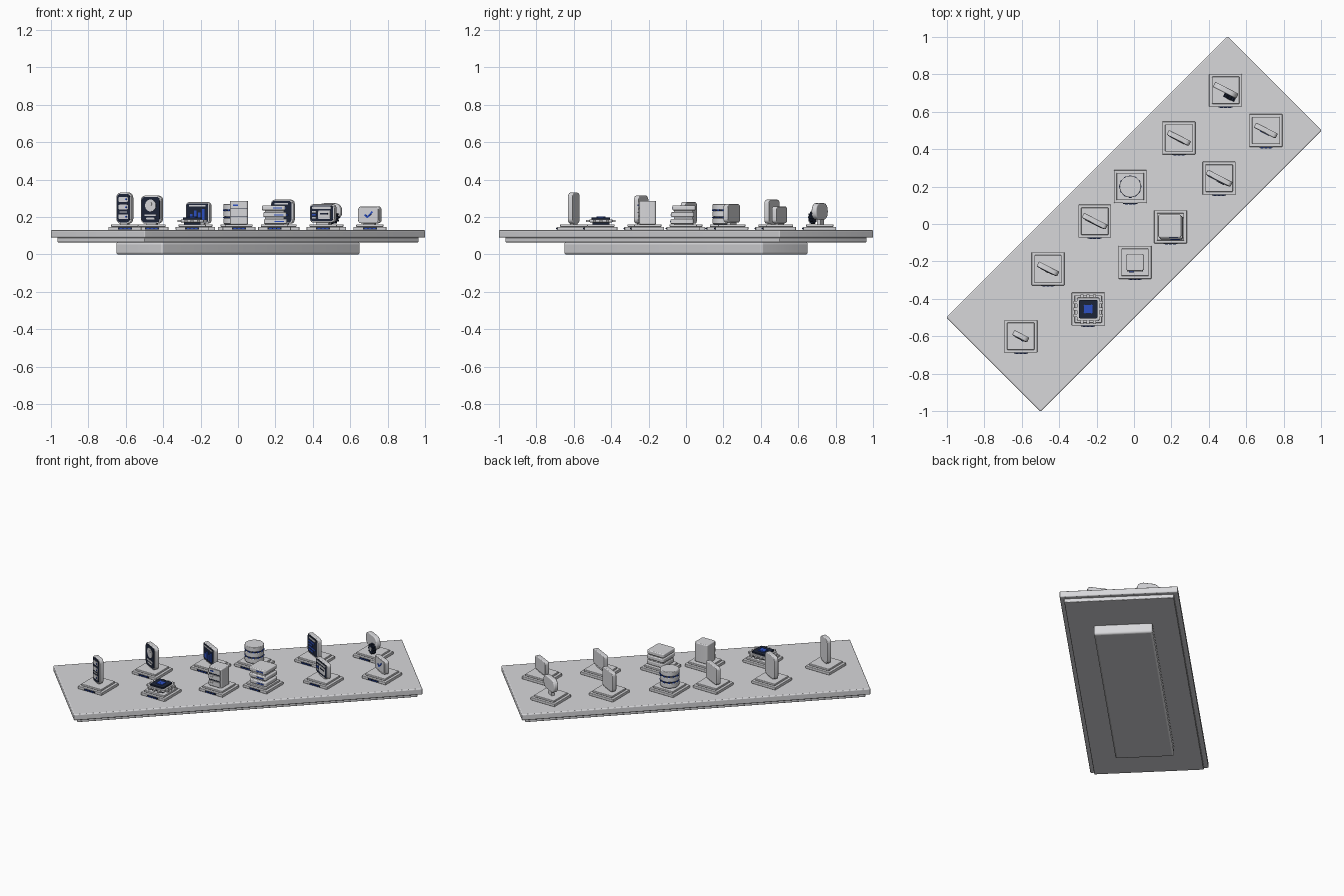
import bpy, bmesh, math
from mathutils import Matrix, Vector

if "Cube" in bpy.data.objects:
    bpy.data.objects.remove(bpy.data.objects["Cube"])


def material(name, rgb):
    m = bpy.data.materials.new(name)
    m.diffuse_color = (*rgb, 1)
    m.use_nodes = True
    m.node_tree.nodes["Principled BSDF"].inputs["Base Color"].default_value = m.diffuse_color
    return m


LIGHT = material("light grey", (0.68, 0.68, 0.70))
DARK = material("dark navy", (0.012, 0.018, 0.04))
BLUE = material("bright blue", (0.025, 0.08, 0.55))
T = Matrix.Translation


def prism(name, pts, depth, mat, frame, soft=0.0):
    """Extrude a flat outline along local +z, with optional softened edges."""
    bm = bmesh.new()
    low = [bm.verts.new((x, y, 0)) for x, y in pts]
    top = [bm.verts.new((x, y, depth)) for x, y in pts]
    n = len(pts)
    bm.faces.new(low[::-1])
    bm.faces.new(top)
    for i in range(n):
        bm.faces.new((low[i], low[(i + 1) % n], top[(i + 1) % n], top[i]))
    me = bpy.data.meshes.new(name)
    bm.to_mesh(me)
    bm.free()
    me.materials.append(mat)
    ob = bpy.data.objects.new(name, me)
    bpy.context.collection.objects.link(ob)
    ob.matrix_world = frame
    if soft:
        b = ob.modifiers.new("soft edges", 'BEVEL')
        b.width, b.segments, b.limit_method = soft, 3, 'ANGLE'
        b.angle_limit = math.radians(40)
    bpy.context.view_layer.objects.active = ob
    bpy.ops.object.select_all(action='DESELECT')
    ob.select_set(True)
    bpy.ops.object.shade_smooth_by_angle(angle=math.radians(35))
    return ob


def outline(w, h, r=0.0, x=0.0, y=0.0):
    """Rounded rectangle outline around (x, y)."""
    pts = []
    for k, (sx, sy) in enumerate(((1, 1), (-1, 1), (-1, -1), (1, -1))):
        cx, cy = x + sx * (w / 2 - r), y + sy * (h / 2 - r)
        for i in range(6 if r else 1):
            a = math.pi / 2 * (k + i / 5)
            pts.append((cx + r * math.cos(a), cy + r * math.sin(a)))
    return pts


def disc(r, n=32, x=0.0, y=0.0):
    return [(x + r * math.cos(2 * math.pi * i / n), y + r * math.sin(2 * math.pi * i / n))
            for i in range(n)]


def upright(x, y, z, turn):
    """Frame with local y up and local z pointing out of the front."""
    return T((x, y, z)) @ Matrix.Rotation(math.radians(turn), 4, 'Z') @ Matrix.Rotation(math.pi / 2, 4, 'X')


def plate(name, w, h, x, y, mat, frame, r=0.0, out=0.0, thick=0.004):
    return prism(name, outline(w, h, r, x, y), thick, mat, frame @ T((0, 0, out)))


# Three-layer platform set on the diagonal
diag = Matrix.Rotation(math.radians(45), 4, 'Z')
prism("platform_foot", outline(1.50, 0.354, 0.012), 0.066, LIGHT, diag, 0.022)
prism("platform_lower_layer", outline(2.075, 0.66, 0.004), 0.026, LIGHT, diag @ T((0, 0, 0.065)), 0.006)
prism("platform_top_layer", outline(2.125, 0.712, 0.006), 0.04, LIGHT, diag @ T((0, 0, 0.09)), 0.014)

# Stepped pedestals with small blue label plates
SPOTS = {"cloud": (0.49, 0.715), "check": (0.705, 0.50), "code": (0.24, 0.46),
         "window": (0.455, 0.245), "drum": (-0.02, 0.20), "layers": (0.195, -0.015),
         "monitor": (-0.21, 0.015), "cabinet": (0.005, -0.205), "badge": (-0.46, -0.24),
         "chip": (-0.245, -0.455), "tower": (-0.605, -0.60)}
for key, (x, y) in SPOTS.items():
    prism(key + "_pedestal_base", outline(0.176, 0.176, 0.004), 0.018, LIGHT, T((x, y, 0.13)), 0.003)
    prism(key + "_pedestal_top", outline(0.146, 0.146, 0.004), 0.013, LIGHT, T((x, y, 0.148)), 0.003)
    f = upright(x, y - 0.088, 0.139, 0)
    plate(key + "_label", 0.075, 0.010, 0, 0, DARK, f)
    for i in (-1, 0, 1):
        plate(key + "_label_mark", 0.016, 0.006, i * 0.021, 0, BLUE, f, out=0.003)

BASE, TURN = 0.161, -27


def panel(key, w, h, r, face=DARK, lift=0.004, margin=0.007):
    """Upright rounded panel; returns a frame on the middle of its front face."""
    x, y = SPOTS[key]
    f = upright(x, y, BASE + lift + h / 2, TURN)
    prism(key + "_panel", outline(w, h, r), 0.028, LIGHT, f @ T((0, 0, -0.014)), 0.004)
    plate(key + "_stand", w * 0.5, lift + 0.02, 0, -h / 2 - lift / 2 + 0.008, LIGHT, f, out=-0.01, thick=0.02)
    plate(key + "_face", w - 2 * margin, h - 2 * margin, 0, 0, face, f, max(r - margin, 0.004), 0.012)
    return f @ T((0, 0, 0.0145))


# Tall tower: stacked light bars with blue lamps
f = panel("tower", 0.09, 0.166, 0.026)
for y in (0.046, 0.005, -0.046):
    plate("tower_bar", 0.056, 0.026 if y else 0.012, 0, y, LIGHT, f, 0.005)
    plate("tower_lamp", 0.010, 0.008, 0.017, y, BLUE, f, out=0.003)
plate("tower_line", 0.045, 0.006, 0, -0.02, LIGHT, f)

# Badge: round emblem over two lines
f = panel("badge", 0.122, 0.15, 0.026)
prism("badge_ring", disc(0.032, x=0, y=0.022), 0.004, LIGHT, f)
prism("badge_head", disc(0.009, 16, 0, 0.03), 0.003, LIGHT, f @ T((0, 0, 0.003)))
for w, y in ((0.07, -0.03), (0.05, -0.048)):
    plate("badge_line", w, 0.010, 0, y, LIGHT, f, 0.004)

# Monitor: blue bars on a dark screen
f = panel("monitor", 0.142, 0.115, 0.018)
plate("monitor_title", 0.10, 0.008, 0, 0.038, LIGHT, f, 0.003)
for i, h in enumerate((0.03, 0.05, 0.038, 0.058)):
    plate("monitor_bar", 0.014, h, -0.036 + i * 0.024, -0.037 + h / 2, BLUE, f)

# Code panel: blue screen rows
f = panel("code", 0.132, 0.128, 0.022)
plate("code_title", 0.08, 0.010, 0, 0.042, LIGHT, f, 0.004)
for i, w in enumerate((0.07, 0.045, 0.08, 0.055)):
    plate("code_row", w, 0.009, -0.042 + w / 2, 0.02 - i * 0.019, BLUE, f)

# Window panel: light dialog boxes
f = panel("window", 0.148, 0.098, 0.02, lift=0.01)
plate("window_title", 0.115, 0.011, 0, 0.03, LIGHT, f, 0.004)
plate("window_box", 0.072, 0.046, 0.016, -0.008, LIGHT, f, 0.006)
for i in range(3):
    plate("window_row", 0.024, 0.008, -0.044, 0.008 - i * 0.016, BLUE if i == 1 else LIGHT, f)
plate("window_line", 0.045, 0.006, 0.016, -0.002, DARK, f, out=0.003)

# Check card: light face with a blue tick
f = panel("check", 0.13, 0.09, 0.018, LIGHT, 0.006)
for w, x, y, a in ((0.022, -0.014, -0.007, -45), (0.046, 0.008, 0.001, 45)):
    g = f @ T((x, y, 0)) @ Matrix.Rotation(math.radians(a), 4, 'Z')
    plate("check_stroke", w, 0.009, 0, 0, BLUE, g)

# Cloud on a slim stem, with a dark gear in front
x, y = SPOTS["cloud"]
f = upright(x, y, 0.23, TURN)
prism("cloud_body", outline(0.14, 0.088, 0.04), 0.03, LIGHT, f @ T((0, 0, -0.015)), 0.006)
plate("cloud_stem", 0.04, 0.05, -0.01, -0.05, LIGHT, f, out=-0.01, thick=0.02)
gear = []
for i in range(40):
    r = 0.033 if i % 4 < 2 else 0.026
    a = math.tau * i / 40
    gear.append((0.035 + r * math.cos(a), -0.034 + r * math.sin(a)))
prism("cloud_gear", gear, 0.022, DARK, f @ T((0, 0, 0.014)))
prism("cloud_gear_hub", disc(0.012, 20, 0.035, -0.034), 0.004, LIGHT, f @ T((0, 0, 0.034)))

# Drum: three discs separated by blue-studded dark gaps
x, y = SPOTS["drum"]
prism("drum_core", disc(0.053), 0.10, DARK, T((x, y, BASE)))
for i in range(3):
    prism("drum_disc", disc(0.058), 0.030, LIGHT, T((x, y, BASE + 0.003 + i * 0.038)), 0.004)
for k in range(2):
    for i in range(12):
        g = T((x, y, BASE + 0.037 + k * 0.038)) @ Matrix.Rotation(math.tau * i / 12, 4, 'Z')
        prism("drum_stud", outline(0.014, 0.012, 0, 0.053, 0), 0.007, BLUE, g @ T((0, 0, -0.0035)))

# Layers: three staggered slabs with blue edge strips
x, y = SPOTS["layers"]
for i, (dx, dy) in enumerate(((0.006, -0.006), (0.003, -0.003), (-0.004, 0.004))):
    z = BASE + 0.003 + i * 0.036
    prism("layers_slab", outline(0.124, 0.124, 0.012), 0.026, LIGHT, T((x + dx, y + dy, z)), 0.005)
    plate("layers_strip", 0.05, 0.006, 0.02, 0, BLUE, upright(x + dx, y + dy - 0.061, z + 0.012, 0))
prism("layers_core", outline(0.10, 0.10), 0.09, LIGHT, T((x, y, BASE)))

# Cabinet: box with three drawer fronts
x, y = SPOTS["cabinet"]
prism("cabinet_body", outline(0.096, 0.09, 0.012), 0.126, LIGHT, T((x, y, BASE)), 0.005)
f = upright(x, y - 0.044, BASE, 0)
for i in range(3):
    h = 0.023 + i * 0.04
    plate("cabinet_gap", 0.084, 0.004, 0, h + 0.02, DARK, f) if i < 2 else None
    plate("cabinet_drawer", 0.082, 0.030, 0, h, LIGHT, f, 0.004, thick=0.006)
    plate("cabinet_handle", 0.026, 0.007, -0.018, h, BLUE if i == 2 else LIGHT, f, out=0.005)

# Chip: light carrier with pins, dark die and blue core
x, y = SPOTS["chip"]
prism("chip_carrier", outline(0.122, 0.122, 0.008), 0.016, LIGHT, T((x, y, 0.172)), 0.003)
prism("chip_die", outline(0.098, 0.098, 0.006), 0.012, DARK, T((x, y, 0.186)))
plate("chip_core", 0.044, 0.044, 0, 0, BLUE, T((x, y, 0.196)), 0.004, thick=0.006)
for a in (45, 135):
    plate("chip_cross", 0.06, 0.010, 0, 0, BLUE, T((x, y, 0.197)) @ Matrix.Rotation(math.radians(a), 4, 'Z'), thick=0.006)
prism("chip_support", outline(0.09, 0.09), 0.014, DARK, T((x, y, 0.16)))
for s in range(4):
    g = T((x, y, 0.174)) @ Matrix.Rotation(s * math.pi / 2, 4, 'Z')
    for i in (-1, 0, 1):
        prism("chip_pin", outline(0.026, 0.016, 0, 0.066, i * 0.034), 0.011, LIGHT, g)
